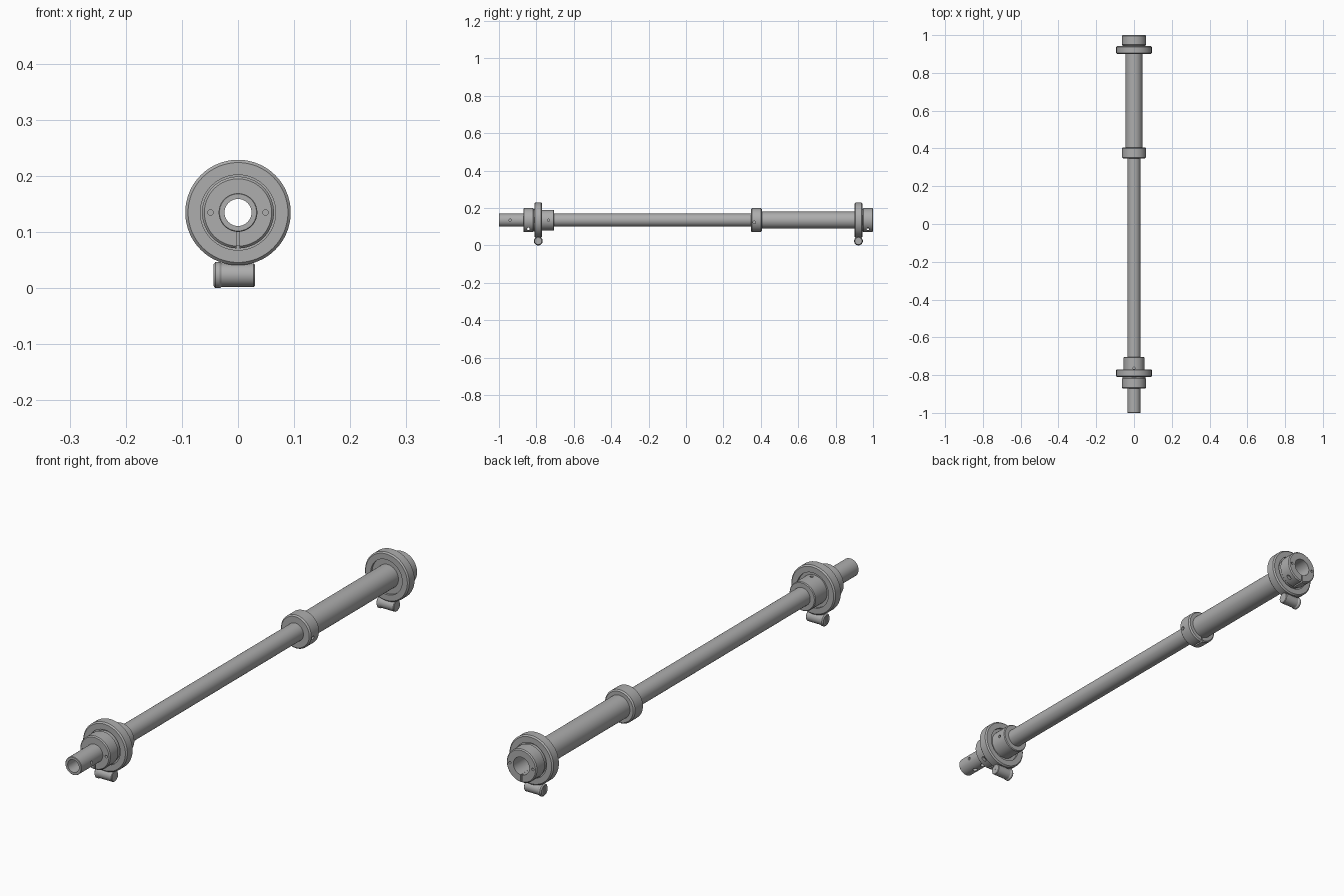
import bpy, bmesh, math
from mathutils import Matrix, Vector

if "Cube" in bpy.data.objects:
    bpy.data.objects.remove(bpy.data.objects["Cube"])

ZC = 0.135   # height of the shaft axis
N = 64
gray = bpy.data.materials.new("steel_gray")
gray.diffuse_color = (0.42, 0.42, 0.42, 1)
gray.use_nodes = True
gray.node_tree.nodes["Principled BSDF"].inputs["Base Color"].default_value = gray.diffuse_color


def finish(name, bm):
    bmesh.ops.recalc_face_normals(bm, faces=bm.faces)
    me = bpy.data.meshes.new(name)
    bm.to_mesh(me)
    bm.free()
    ob = bpy.data.objects.new(name, me)
    bpy.context.collection.objects.link(ob)
    me.materials.append(gray)
    return ob


def lathe(name, profile, axis='Y', centre=(0, 0, ZC), n=N):
    """Revolve a closed (radius, position) profile around the Y or X axis."""
    bm = bmesh.new()
    rings = []
    for i in range(n):
        a = 2 * math.pi * i / n
        c, s = math.cos(a), math.sin(a)
        rings.append([bm.verts.new(Vector(centre) + (Vector((r * c, p, r * s)) if axis == 'Y'
                                                    else Vector((p, r * c, r * s))))
                      for r, p in profile])
    m = len(profile)
    for i in range(n):
        a, b = rings[i], rings[(i + 1) % n]
        for j in range(m):
            k = (j + 1) % m
            bm.faces.new((a[j], a[k], b[k], b[j]))
    return finish(name, bm)


def sleeve(name, r0, r1, y0, y1, c=0.003):
    return lathe(name, [(r0, y0), (r1 - c, y0), (r1, y0 + c), (r1, y1 - c), (r1 - c, y1), (r0, y1)])


def drill(ob, cuts):
    """cuts: ('X'/'Y'/'Z', centre, radius, length) holes or ('BOX', centre, size) slots."""
    for cut in cuts:
        bm = bmesh.new()
        if cut[0] == 'BOX':
            bmesh.ops.create_cube(bm, size=1, matrix=Matrix.Translation(cut[1]) @ Matrix.Diagonal((*cut[2], 1)))
        else:
            rot = {'X': Matrix.Rotation(math.pi / 2, 4, 'Y'), 'Y': Matrix.Rotation(math.pi / 2, 4, 'X'),
                   'Z': Matrix.Identity(4)}[cut[0]]
            bmesh.ops.create_cone(bm, cap_ends=True, segments=20, radius1=cut[2], radius2=cut[2],
                                  depth=cut[3], matrix=Matrix.Translation(cut[1]) @ rot)
        tool = finish("cutter", bm)
        tool.hide_render = True
        mod = ob.modifiers.new("cut", 'BOOLEAN')
        mod.operation, mod.solver, mod.object = 'DIFFERENCE', 'EXACT', tool
        bpy.context.view_layer.objects.active = ob
        bpy.ops.object.modifier_apply(modifier=mod.name)
        bpy.data.objects.remove(tool)


def split_collar(name, r0, y0, y1):
    """Clamp collar with a slit at the bottom, a cross screw hole and two face holes."""
    ob = sleeve(name, r0, 0.064, y0, y1, 0.004)
    ym = (y0 + y1) / 2
    drill(ob, [('BOX', (0, ym, ZC - 0.05), (0.006, 0.2, 0.06)),
               ('X', (0, ym, ZC - 0.047), 0.007, 0.2),
               ('Y', (0.049, ym, ZC), 0.005, 0.2),
               ('Y', (-0.049, ym, ZC), 0.005, 0.2)])


def wheel(name, y, r_in):
    """Thick rim with a recessed web, and a small thumb barrel hanging below."""
    h, w, c = 0.021, 0.012, 0.005
    lathe(name + "_ring", [(r_in, y - w), (0.067, y - w), (0.067, y - h), (0.094 - c, y - h),
                           (0.094, y - h + c), (0.094, y + h - c), (0.094 - c, y + h),
                           (0.067, y + h), (0.067, y + w), (r_in, y + w)])
    zb = 0.0235
    lathe(name + "_barrel", [(0.0005, -0.03), (0.021, -0.03), (0.021, 0.028), (0.019, 0.03), (0.0005, 0.03)],
          'X', (0, y, zb), 32)
    knob = lathe(name + "_knob", [(0.0005, -0.044), (0.019, -0.044), (0.0235, -0.040), (0.0235, -0.033),
                                  (0.021, -0.029), (0.0005, -0.029)], 'X', (0, y, zb), 32)
    drill(knob, [('BOX', (-0.044, y, zb), (0.006, 0.004, 0.03))])


# Telescoping tubes
inner = lathe("inner_tube", [(0.024, -1), (0.033, -1), (0.0345, -0.9985), (0.0345, 0.5), (0.024, 0.5)])
drill(inner, [('X', (0.03, -0.94, ZC), 0.006, 0.03),
              ('Z', (0, -0.945, ZC - 0.03), 0.009, 0.03),
              ('Z', (0, -0.90, ZC - 0.03), 0.009, 0.03)])
lathe("outer_tube", [(0.0345, 0.36), (0.045, 0.36), (0.045, 0.99), (0.0345, 0.99)])

# Front wheel with its collar and hub
wheel("front_wheel", -0.79, 0.0345)
split_collar("front_collar", 0.0345, -0.87, -0.815)
sleeve("front_web_spacer", 0.0345, 0.06, -0.815, -0.80, 0)
hub = sleeve("front_hub", 0.0345, 0.055, -0.79, -0.705)
drill(hub, [('Z', (0, -0.763, ZC + 0.06), 0.006, 0.04), ('X', (0.06, -0.735, ZC), 0.006, 0.03)])

# Middle locking collar
mid = sleeve("middle_collar", 0.0345, 0.064, 0.348, 0.405, 0.005)
drill(mid, [('X', (0.064, 0.365, ZC - 0.012), 0.007, 0.03),
            ('BOX', (0, 0.39, ZC - 0.06), (0.006, 0.06, 0.03))])

# Rear wheel with its end collar
wheel("rear_wheel", 0.922, 0.045)
split_collar("rear_collar", 0.034, 0.945, 1.0)
sleeve("rear_web_spacer", 0.045, 0.06, 0.93, 0.945, 0)

# Smooth shading with sharp edges kept
for ob in bpy.context.scene.objects:
    ob.select_set(True)
bpy.context.view_layer.objects.active = inner
bpy.ops.object.shade_smooth_by_angle(angle=math.radians(30))
